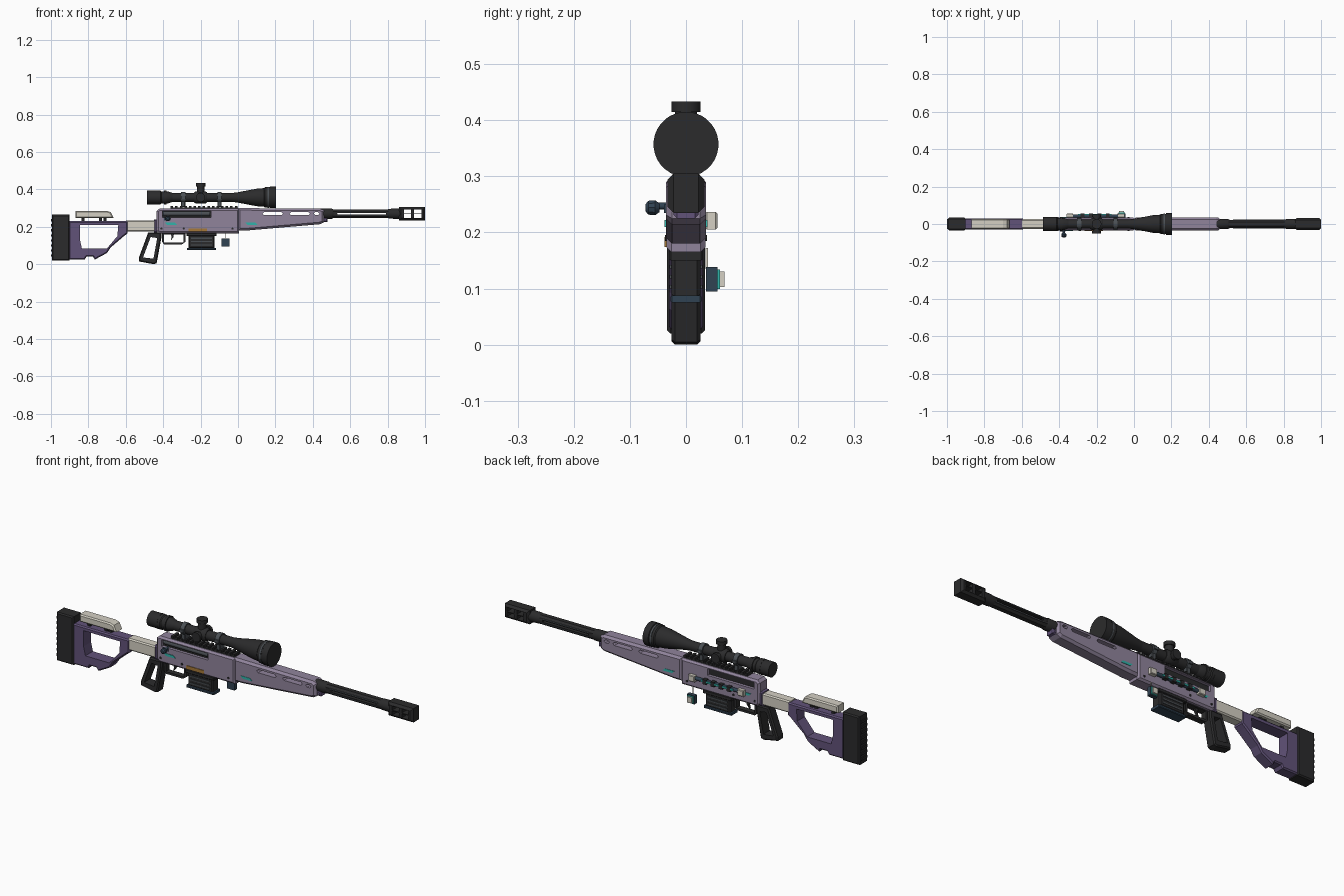
import bpy, bmesh, math

cube = bpy.data.objects.get("Cube")
if cube:
    bpy.data.objects.remove(cube, do_unlink=True)


def material(name, *rgb):
    mat = bpy.data.materials.new(name)
    mat.use_nodes = True
    mat.diffuse_color = (*rgb, 1)
    mat.node_tree.nodes["Principled BSDF"].inputs["Base Color"].default_value = (*rgb, 1)
    return mat


MAUVE = material("mauve", .28, .23, .33)
PURPLE = material("deep purple", .12, .085, .19)
BONE = material("bone white", .66, .63, .55)
BLACK = material("matte black", .024, .024, .025)
STEEL = material("gunmetal", .07, .08, .09)
NAVY = material("dark blue", .03, .055, .085)
TEAL = material("teal", .03, .45, .4)
BRONZE = material("bronze", .38, .19, .04)

SIDES = (-1, 1)
CHAMFER = .006
BORE = .27       # height of the barrel axis
SIGHT = .357     # height of the scope axis
BODY = .035      # half width of the receiver


def finish(mesh_builder, name, mat):
    bmesh.ops.recalc_face_normals(mesh_builder, faces=mesh_builder.faces)
    mesh = bpy.data.meshes.new(name)
    mesh_builder.to_mesh(mesh)
    mesh_builder.free()
    part = bpy.data.objects.new(name, mesh)
    bpy.context.collection.objects.link(part)
    if mat:
        mesh.materials.append(mat)
    return part


def cut_through(part, cutters):
    for cutter in cutters:
        modifier = part.modifiers.new("opening", 'BOOLEAN')
        modifier.operation = 'DIFFERENCE'
        modifier.solver = 'EXACT'
        modifier.object = cutter
    depsgraph = bpy.context.evaluated_depsgraph_get()
    result = bpy.data.meshes.new_from_object(part.evaluated_get(depsgraph))
    part.modifiers.clear()
    part.data = result
    for cutter in cutters:
        bpy.data.objects.remove(cutter, do_unlink=True)


def slab(name, outline, half, mat, bevel=0, y=0, holes=()):
    """Side profile extruded across y, long edges chamfered, holes cut through."""
    bm = bmesh.new()
    near, far = [[bm.verts.new((px, y + side * half, pz)) for px, pz in outline] for side in SIDES]
    bm.faces.new(near)
    bm.faces.new(far)
    for i in range(len(outline)):
        bm.faces.new((near[i - 1], near[i], far[i], far[i - 1]))
    bmesh.ops.recalc_face_normals(bm, faces=bm.faces)
    if bevel:
        rim = [e for f in bm.faces if len(set(v.co.y for v in f.verts)) == 1 for e in f.edges]
        bmesh.ops.bevel(bm, geom=rim, offset=bevel, segments=1, affect='EDGES', clamp_overlap=True)
    part = finish(bm, name, mat)
    if holes:
        cut_through(part, [slab("cutter", hole, half * 2, None, y=y) for hole in holes])
    return part


def rect(left, right, low, high):
    return [(left, low), (right, low), (right, high), (left, high)]


def capsule(left, right, middle, radius):
    """Slot outline with pointed ends."""
    upper, lower = middle + radius, middle - radius
    return [(left, middle), (left + radius, lower), (right - radius, lower),
            (right, middle), (right - radius, upper), (left + radius, upper)]


def box(name, left, right, low, high, half, mat, bevel=0, y=0):
    return slab(name, rect(left, right, low, high), half, mat, bevel, y)


def lathe(name, profile, mat, origin, axis='X', sides=24):
    """Profile of (distance along axis, radius) turned round an axis."""
    bm = bmesh.new()
    angles = [math.tau * (i + .5) / sides for i in range(sides)]
    turn = 'XYZ'.index(axis)
    rings = []
    for along, radius in profile:
        ring = []
        for angle in angles:
            point = [along, radius * math.cos(angle), radius * math.sin(angle)]
            point = point[-turn:] + point[:-turn] if turn else point
            ring.append(bm.verts.new([p + o for p, o in zip(point, origin)]))
        rings.append(ring)
    for first, second in zip(rings, rings[1:]):
        for i in range(sides):
            bm.faces.new((first[i - 1], first[i], second[i], second[i - 1]))
    bm.faces.new(rings[0])
    bm.faces.new(rings[-1])
    part = finish(bm, name, mat)
    bpy.ops.object.select_all(action='DESELECT')
    part.select_set(True)
    bpy.context.view_layer.objects.active = part
    bpy.ops.object.shade_smooth_by_angle(angle=math.radians(35))
    return part


def rod(name, start, end, radius, mat, origin, axis='X', sides=24):
    return lathe(name, [(start, radius), (end, radius)], mat, origin, axis, sides)


# Stock: ribbed butt pad, skeleton frame, cheek rest and tube
box("butt_pad", -.995, -.9, .02, .265, .034, BLACK, CHAMFER)
for i in range(8):
    low = .04 + i * .027
    box("butt_pad_rib", -1, -.99, low, low + .012, .026, BLACK)
frame = [(-.905, .025), (-.82, .025), (-.81, .04), (-.775, .04), (-.765, .025), (-.7, .06),
         (-.68, .09), (-.61, .15), (-.59, .165), (-.59, .23), (-.905, .23)]
opening = [(-.835, .085), (-.7, .085), (-.645, .15), (-.64, .21), (-.845, .21), (-.845, .13)]
slab("stock_frame", frame, .03, PURPLE, CHAMFER, holes=[opening])
slab("cheek_rest", [(-.87, .247), (-.665, .247), (-.68, .278), (-.7, .285), (-.87, .285)],
     .028, BONE, CHAMFER)
for x in (-.83, -.735, -.71):
    box("cheek_rest_post", x - .008, x + .008, .22, .25, .01, BLACK)
box("stock_tube", -.6, -.425, .175, .235, .026, BONE, CHAMFER)
box("stock_tube_band", -.45, -.43, .17, .24, .028, PURPLE, CHAMFER)

# Receiver with bolt window
window = rect(-.405, -.145, .25, .284)
slab("receiver", [(-.435, .18), (-.42, .165), (.005, .165), (.005, .297), (-.42, .297), (-.435, .285)],
     BODY, MAUVE, .009, holes=[window])
box("bolt_window_core", -.42, -.13, .24, .287, .02, BLACK)
rod("bolt_body", -.4, -.15, .012, STEEL, (0, -.018, BORE))
rod("bolt_handle", -.05, -.015, .006, NAVY, (-.375, 0, .247), 'Y')
lathe("bolt_knob", [(-.072, .007), (-.067, .013), (-.055, .014), (-.047, .008)], NAVY,
      (-.375, 0, .244), 'Y', sides=10)
box("bolt_stop", -.395, -.365, .235, .25, .004, NAVY, y=-BODY)
box("bronze_plate", -.265, -.165, .174, .192, .003, BRONZE, y=-BODY)
for side in SIDES:
    for name, left in (("receiver_teal_mark", -.39), ("handguard_teal_mark", .04)):
        right = left + .065
        mark = [(left, .222), (left + .012, .21), (right, .21), (right - .012, .222)]
        slab(name, mark, .002, TEAL, y=side * (BODY + .001))
    for x in (-.41, -.29, -.03):
        rod("receiver_pin", -.002, .002, .006, BLACK, (x, side * BODY, .19), 'Y', sides=10)

# Cartridge carrier on the left side
rod("carrier_rod", -.35, -.06, .009, NAVY, (0, .042, .222))
box("carrier_strip", -.3, -.12, .218, .227, .004, TEAL, y=.049)
for left in (-.36, -.085):
    box("carrier_end", left, left + BODY, .205, .236, .011, BONE, CHAMFER / 2, y=.045)
for i in range(4):
    left = -.285 + i * .045
    box("carrier_clip", left, left + .02, .21, .234, .01, BLACK, y=.045)

# Handguard with slots
slots = [capsule(left, right, BORE, .008) for left, right in ((.13, .24), (.275, .385), (.405, .435))]
slab("handguard", [(0, .18), (.045, .18), (.44, .214), (.46, .225), (.46, .287), (.44, .297), (0, .3)],
     .036, MAUVE, .011, holes=slots)
box("handguard_tip", .45, .478, .225, .25, .022, PURPLE, CHAMFER)

# Slotted barrel and ported muzzle brake
axis_point = (0, 0, BORE)
lathe("barrel_collar", [(.44, .028), (.5, .028), (.51, .023)], BLACK, axis_point)
slab("barrel", rect(.48, .84, BORE - .023, BORE + .023), .022, BLACK, .011,
     holes=[capsule(.53, .8, BORE, .005)])
for side in SIDES:
    for rib in (BORE - .011, BORE + .011):
        box("barrel_flute_rib", .53, .8, rib - .002, rib + .002, .002, STEEL, y=side * .022)
lathe("muzzle_neck", [(.79, .022), (.82, .027), (.87, .028)], BLACK, axis_point)
ports = [rect(left, left + .038, BORE + low, BORE + low + .021)
         for left in (.888, .942) for low in (-.023, .002)]
slab("muzzle_brake", rect(.86, 1, BORE - BODY, BORE + BODY), .033, BLACK, .011, holes=ports)

# Top rail with teeth
box("rail_base", -.36, 0, .293, .303, .022, BLACK)
for i in range(15):
    left = -.36 + i * .0245
    box("rail_tooth", left, left + .013, .3, .312, .024, BLACK)

# Scope
sight_line = (0, 0, SIGHT)
lathe("scope_eyepiece", [(-.487, .037), (-.415, .037), (-.41, .033), (-.375, .033), (-.35, .024)],
      BLACK, sight_line)
for start in (-.44, -.395):
    rod("eyepiece_ring", start, start + .012, .038, BLACK, sight_line)
rod("scope_tube", -.36, -.02, .024, BLACK, sight_line)
lathe("scope_bell", [(-.03, .024), (0, .028), (.1, .047), (.14, .05), (.145, .055),
      (.17, .055), (.172, .058), (.203, .058)], BLACK, sight_line, sides=32)
rod("scope_bell_band", .158, .165, .057, STEEL, sight_line)
lathe("scope_saddle", [(-.235, .027), (-.225, .033), (-.175, .033), (-.165, .027)], BLACK, sight_line)
rod("elevation_turret", .37, .416, .02, BLACK, (-.2, 0, 0), 'Z')
rod("elevation_cap", .415, .433, .026, BLACK, (-.2, 0, 0), 'Z')
for side in SIDES:
    rod("side_turret", 0, side * .04, .02, BLACK, (-.2, 0, SIGHT), 'Y')
    rod("side_turret_cap", side * .038, side * .052, .024, BLACK, (-.2, 0, SIGHT), 'Y')
for left in (-.305, -.11):
    right = left + .023
    rod("scope_ring", left, right, .03, STEEL, sight_line)
    box("scope_mount", left, right, .305, .345, .02, STEEL, CHAMFER / 2)
    for side in SIDES:
        box("scope_ring_clamp", left, right, SIGHT - .007, SIGHT + .007, .006, STEEL, y=side * .03)

# Grip, trigger and guard
slab("grip", [(-.48, .17), (-.41, .17), (-.41, .14), (-.435, .005), (-.45, 0), (-.53, .015), (-.53, .035)],
     .026, BLACK, CHAMFER, holes=[[(-.467, .145), (-.432, .14), (-.452, .03), (-.508, .036)]])
slab("trigger_guard", [(-.405, .168), (-.405, .118), (-.395, .106), (-.3, .106), (-.28, .12), (-.28, .168)],
     .014, BLACK, holes=[rect(-.395, -.292, .117, .16)])
slab("trigger", [(-.36, .165), (-.342, .165), (-.345, .145), (-.36, .125), (-.355, .145)], CHAMFER, BLACK)

# Magazine with ribs and floor plate
box("magazine", -.265, -.125, .085, .17, .026, BLACK, CHAMFER)
box("magazine_floor", -.272, -.118, .075, .088, .028, NAVY, CHAMFER / 2)
box("magazine_collar", -.275, -.115, .15, .168, .03, BLACK, CHAMFER / 2)
for side in SIDES:
    for low in (.1, .118, .136):
        box("magazine_rib", -.25, -.14, low, low + CHAMFER, .003, STEEL, y=side * .026)

# Hanging charm on the left side
box("charm_cord", -.067, -.063, .135, .172, .002, BONE, y=.037)
for name, inset, thickness, mat, y in (("charm_body", 0, .01, NAVY, .046), ("charm_teal_face", .004, .003, TEAL, .058),
                                       ("charm_white_face", .008, .004, BONE, .065)):
    box(name, -.087 + inset, -.045 - inset, .095 + inset, .138 - inset, thickness, mat, y=y)
